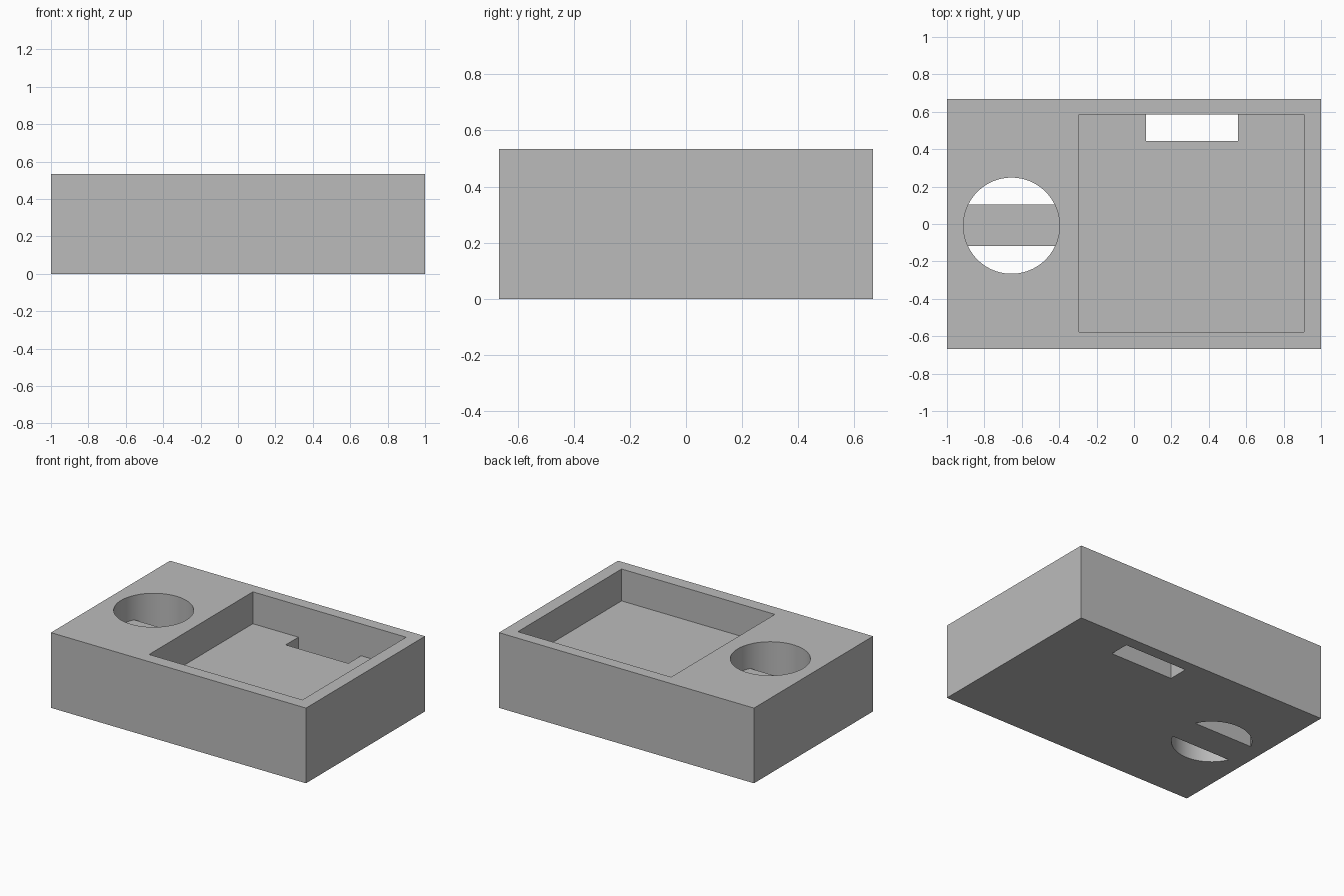
import bpy
from math import radians

cube = bpy.data.objects.get("Cube")
if cube:
    bpy.data.objects.remove(cube, do_unlink=True)

HEIGHT = 0.533
POCKET_FLOOR = 0.307
BAR_TOP = 0.36
HOLE_X, HOLE_Y, HOLE_R = -0.655, -0.009, 0.257

grey = bpy.data.materials.new("plain grey")
grey.use_nodes = True
colour = (0.5, 0.5, 0.5, 1)
grey.diffuse_color = colour
grey.node_tree.nodes["Principled BSDF"].inputs["Base Color"].default_value = colour


def box(name, low, high):
    """Axis-aligned box between two corners."""
    centre = [(a + b) / 2 for a, b in zip(low, high)]
    bpy.ops.mesh.primitive_cube_add(size=1, location=centre)
    obj = bpy.context.object
    obj.name = name
    obj.scale = [b - a for a, b in zip(low, high)]
    bpy.ops.object.transform_apply(location=True, rotation=False, scale=True)
    obj.data.materials.append(grey)
    return obj


def cut(target, cutter):
    """Subtract the cutter from the target and discard it."""
    mod = target.modifiers.new("cut", "BOOLEAN")
    mod.operation = "DIFFERENCE"
    mod.solver = "EXACT"
    mod.object = cutter
    bpy.context.view_layer.objects.active = target
    bpy.ops.object.modifier_apply(modifier=mod.name)
    bpy.data.objects.remove(cutter, do_unlink=True)


# Solid block
tray = box("tray_block", (-1, -0.667, 0), (1, 0.667, HEIGHT))

# Rectangular pocket
cut(tray, box("pocket_cutter", (-0.293, -0.577, POCKET_FLOOR), (0.909, 0.585, 1)))

# Slot through the pocket floor, flush with the pocket's back wall
cut(tray, box("slot_cutter", (0.064, 0.443, -0.5), (0.555, 0.585, POCKET_FLOOR + 0.1)))

# Round through hole, with a crossbar left standing from the base
bpy.ops.mesh.primitive_cylinder_add(vertices=96, radius=HOLE_R, depth=2,
                                    location=(HOLE_X, HOLE_Y, 0.2))
hole = bpy.context.object
hole.name = "hole_cutter"
hole.data.materials.append(grey)
cut(hole, box("crossbar_space", (-0.99, -0.117, -1), (-0.3, 0.103, BAR_TOP)))
cut(tray, hole)

# Smooth hole wall, crisp edges
bpy.ops.object.select_all(action="DESELECT")
tray.select_set(True)
bpy.context.view_layer.objects.active = tray
bpy.ops.object.shade_smooth_by_angle(angle=radians(30))
